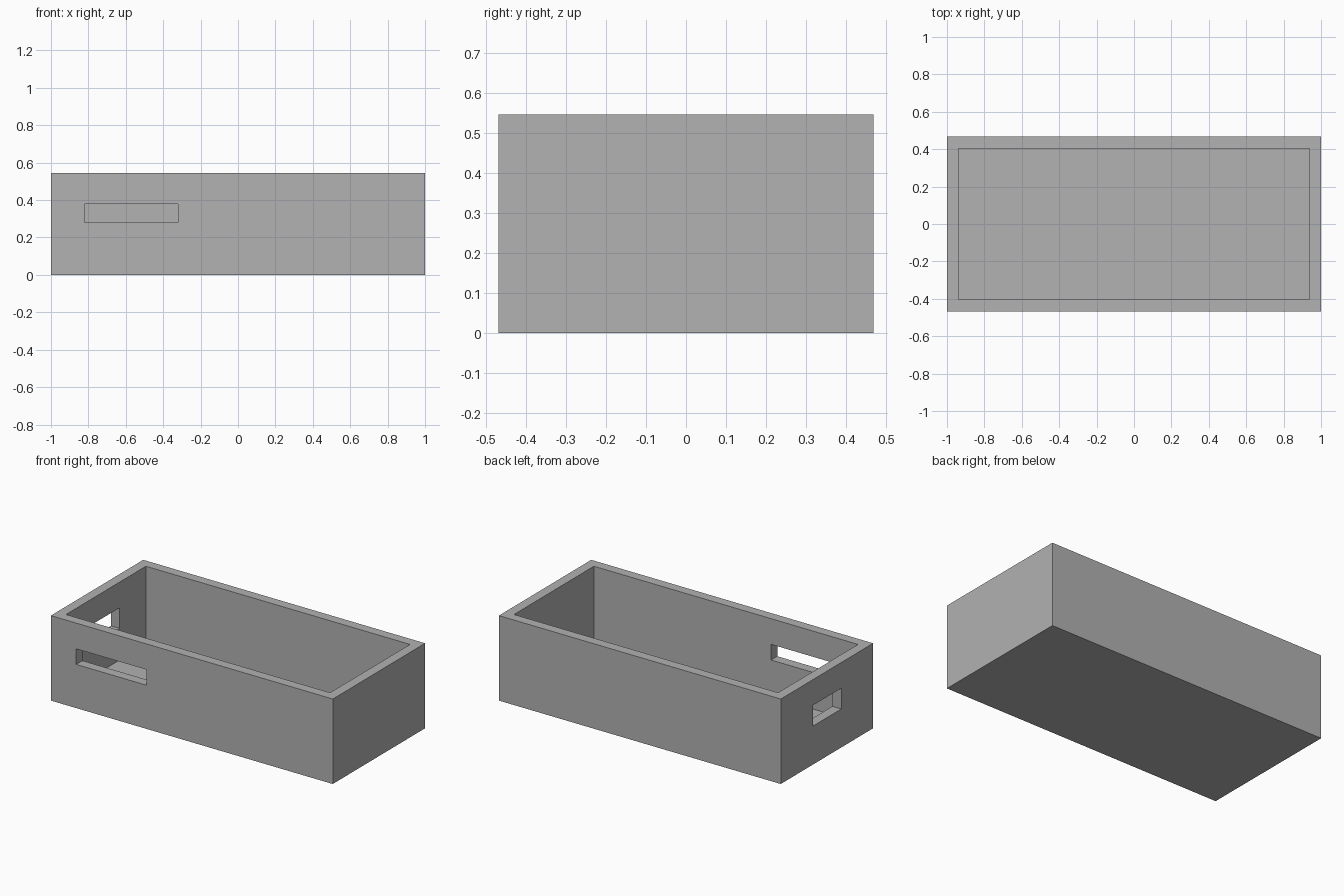
import bpy
import bmesh
from mathutils import Vector

# Remove the default cube
cube = bpy.data.objects.get("Cube")
if cube:
    bpy.data.objects.remove(cube, do_unlink=True)

LENGTH, DEPTH, HEIGHT = 2.0, 0.936, 0.545
WALL, FLOOR = 0.063, 0.045

# Plain grey finish
grey = bpy.data.materials.new("grey")
grey.use_nodes = True
colour = (0.445, 0.445, 0.445, 1)
grey.diffuse_color = colour
grey.node_tree.nodes["Principled BSDF"].inputs["Base Color"].default_value = colour


def block(name, low, high):
    """Axis-aligned box between two corners."""
    low, high = Vector(low), Vector(high)
    bm = bmesh.new()
    bmesh.ops.create_cube(bm, size=1)
    bmesh.ops.scale(bm, vec=high - low, verts=bm.verts)
    bmesh.ops.translate(bm, vec=(low + high) / 2, verts=bm.verts)
    mesh = bpy.data.meshes.new(name)
    bm.to_mesh(mesh)
    bm.free()
    mesh.materials.append(grey)
    obj = bpy.data.objects.new(name, mesh)
    bpy.context.collection.objects.link(obj)
    return obj


def cut(target, name, low, high):
    """Subtract a hidden box from the target."""
    cutter = block(name, low, high)
    cutter.hide_render = True
    cutter.hide_set(True)
    cutter.display_type = 'WIRE'
    mod = target.modifiers.new(name, 'BOOLEAN')
    mod.operation = 'DIFFERENCE'
    mod.solver = 'EXACT'
    mod.object = cutter
    return cutter


x, y = LENGTH / 2, DEPTH / 2
tray = block("open_box", (-x, -y, 0), (x, y, HEIGHT))

cutters = [
    # Hollow interior, open at the top
    cut(tray, "interior_cutter", (WALL - x, WALL - y, FLOOR),
        (x - WALL, y - WALL, HEIGHT + 0.1)),
    # Long slot through the front wall
    cut(tray, "front_slot_cutter", (-0.82, -y - 0.1, 0.28),
        (-0.32, -y + WALL + 0.05, 0.38)),
    # Opening through the right end wall
    cut(tray, "end_opening_cutter", (-x - 0.1, -0.145, 0.247),
        (-x + WALL + 0.05, 0.14, 0.38)),
]

# Bake the cuts, then discard the cutters
bpy.context.view_layer.update()
graph = bpy.context.evaluated_depsgraph_get()
mesh = bpy.data.meshes.new_from_object(tray.evaluated_get(graph))
tray.modifiers.clear()
tray.data = mesh
for cutter in cutters:
    bpy.data.objects.remove(cutter, do_unlink=True)
mesh.materials.clear()
mesh.materials.append(grey)
for face in mesh.polygons:
    face.material_index = 0
